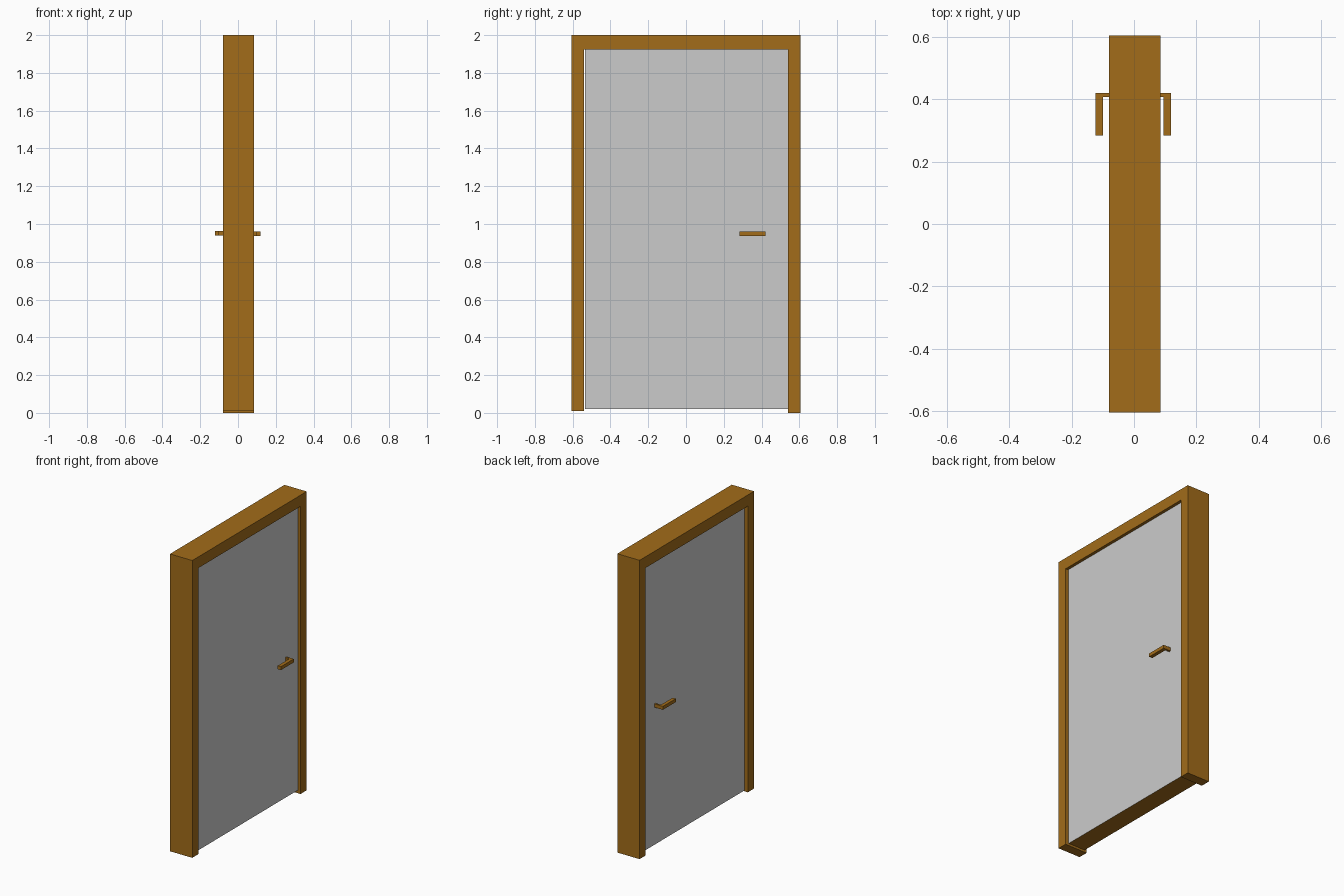
import bpy, bmesh

if "Cube" in bpy.data.objects:
    bpy.data.objects.remove(bpy.data.objects["Cube"])

def material(name, rgb):
    m = bpy.data.materials.new(name)
    m.diffuse_color = (*rgb, 1)
    m.use_nodes = True
    m.node_tree.nodes["Principled BSDF"].inputs["Base Color"].default_value = m.diffuse_color
    return m

wood = material("brown_wood", (0.36, 0.15, 0.01))

def extrude_profile(name, points, vec, mats):
    """Extrude a closed planar outline along vec into a solid."""
    bm = bmesh.new()
    face = bm.faces.new([bm.verts.new(p) for p in points])
    ext = bmesh.ops.extrude_face_region(bm, geom=[face], use_keep_orig=True)
    bmesh.ops.translate(bm, vec=vec, verts=[v for v in ext["geom"] if isinstance(v, bmesh.types.BMVert)])
    bmesh.ops.recalc_face_normals(bm, faces=bm.faces)
    me = bpy.data.meshes.new(name)
    bm.to_mesh(me)
    bm.free()
    for m in mats:
        me.materials.append(m)
    ob = bpy.data.objects.new(name, me)
    bpy.context.collection.objects.link(ob)
    return ob

# Door frame: upside-down U, one jamb ends slightly above the floor
U = [(-0.605, 0.01), (-0.605, 2), (0.605, 2), (0.605, 0),
     (0.54, 0), (0.54, 1.925), (-0.54, 1.925), (-0.54, 0.01)]
extrude_profile("door_frame", [(-0.08, y, z) for y, z in U], (0.165, 0, 0), [wood])

# Door panel: grey on both large faces, brown edges
P = [(-0.534, 0.02), (-0.534, 1.925), (0.54, 1.925), (0.54, 0.02)]
panel = extrude_profile("door_panel", [(-0.06, y, z) for y, z in P], (0.125, 0, 0), [None, wood])
for f in panel.data.polygons:
    f.material_index = 0 if abs(f.normal.x) > 0.5 else 1

# L-shaped lever handles, one on each side
for side, root, inner, outer, z in (("right", 0.06, 0.095, 0.119, 0.936),
                                    ("left", -0.055, -0.1, -0.123, 0.94)):
    L = [(root, 0.42), (outer, 0.42), (outer, 0.284),
         (inner, 0.284), (inner, 0.407), (root, 0.407)]
    extrude_profile(side + "_handle", [(x, y, z) for x, y in L], (0, 0, 0.023), [wood])
